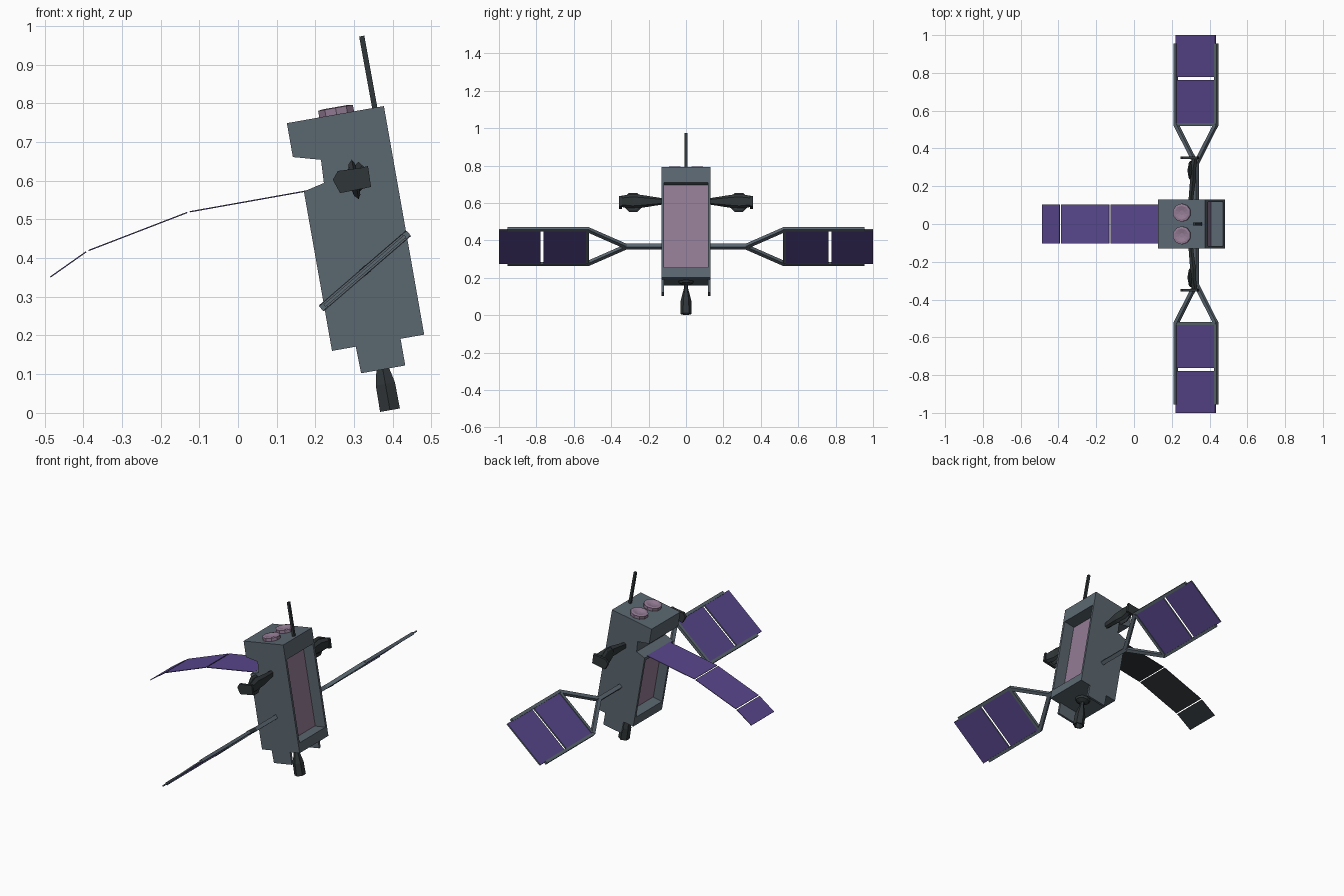
import bpy, bmesh
from math import sin, cos, pi, radians
from mathutils import Vector

if "Cube" in bpy.data.objects:
    bpy.data.objects.remove(bpy.data.objects["Cube"])

TILT = radians(10)


def material(name, rgb):
    m = bpy.data.materials.new(name)
    m.diffuse_color = (*rgb, 1)
    m.use_nodes = True
    m.node_tree.nodes["Principled BSDF"].inputs["Base Color"].default_value = m.diffuse_color
    return m


SLATE = material("slate", (0.105, 0.136, 0.163))
DARK = material("dark", (0.030, 0.037, 0.040))
PINK = material("pink", (0.295, 0.20, 0.30))
PURPLE = material("purple", (0.098, 0.062, 0.26))


def L(a, b, y=0.0):
    """Tilted hull coordinates (a across, b up) to world."""
    return Vector((0.243 + a * cos(TILT) - b * sin(TILT), y,
                   0.16 + a * sin(TILT) + b * cos(TILT)))


def loft(name, rings, mat):
    """Skin a list of equal-length point rings and cap both ends."""
    bm = bmesh.new()
    rows = [[bm.verts.new(p) for p in ring] for ring in rings]
    n = len(rows[0])
    for r, s in zip(rows, rows[1:]):
        for i in range(n):
            bm.faces.new((r[i], r[(i + 1) % n], s[(i + 1) % n], s[i]))
    bm.faces.new(rows[0])
    bm.faces.new(rows[-1])
    bmesh.ops.recalc_face_normals(bm, faces=bm.faces)
    me = bpy.data.meshes.new(name)
    bm.to_mesh(me)
    bm.free()
    me.materials.append(mat)
    ob = bpy.data.objects.new(name, me)
    bpy.context.collection.objects.link(ob)
    return ob


def prism(name, pts, y0, y1, mat):
    """Extrude an x-z outline along y."""
    return loft(name, [[Vector((p[0], y, p[-1])) for p in pts] for y in (y0, y1)], mat)


def lathe(name, base, axis, profile, sides, mat):
    """Profile of (radius, distance along axis)."""
    axis = Vector(axis).normalized()
    u = axis.cross(Vector((0, 1, 0))).normalized()
    v = axis.cross(u)
    rings = []
    for r, d in profile:
        rings.append([Vector(base) + axis * d + r * (u * cos(t) + v * sin(t))
                      for t in [2 * pi * (i + 0.5) / sides for i in range(sides)]])
    return loft(name, rings, mat)


def beam(name, p, q, w, mat, roll):
    """Square bar from p to q, one side along roll."""
    p, q = Vector(p), Vector(q)
    d = (q - p).normalized()
    u = (roll - d * roll.dot(d)).normalized() * w / 2
    v = d.cross(u)
    return loft(name, [[c + u + v, c - u + v, c - u - v, c + u - v] for c in (p, q)], mat)


# hull core with a recess on each long side
head = [(0.242, 0.6), (-0.0127, 0.6), (-0.0127, 0.511), (0.0577, 0.4914),
        (0.0547, 0.431), (0, 0.4185)]
core = [(0, 0), (0.242, 0), (0.242, 0.053), (0.172, 0.053), (0.172, 0.515),
        (0.242, 0.515)] + head + [(0, 0.40), (0.06, 0.40), (0.06, 0.053), (0, 0.053)]
prism("hull_core", [L(*p) for p in core], -0.118, 0.118, SLATE)

# side plates with lower tabs
side = [(0, 0), (0.0625, 0), (0.064, -0.07), (0.18, -0.07), (0.18, 0), (0.242, 0)] + head
for s, tag in ((-1, "front"), (1, "back")):
    prism(tag + "_side_plate", [L(*p) for p in side], s * 0.117, s * 0.13, SLATE)

# recessed panels
for tag, a0, a1, top in (("right", 0.170, 0.176, 0.513), ("left", 0.056, 0.062, 0.398)):
    prism(tag + "_recess_panel", [L(a0, 0.055), L(a1, 0.055), L(a1, top), L(a0, top)],
          -0.117, 0.117, PINK)

up = L(0, 1) - L(0, 0)
across = L(1, 0) - L(0, 0)

# antenna, nozzle and top lenses
beam("antenna", L(0.218, 0.59), L(0.217, 0.788), 0.0135, DARK, across)
lathe("nozzle_mount", L(0.121, 0.002), -up, [(0.042, 0), (0.036, 0.014), (0.014, 0.024)], 10, DARK)
lathe("nozzle", L(0.121, 0), -up,
      [(0.012, 0), (0.012, 0.04), (0.029, 0.108), (0.030, 0.177), (0.024, 0.177), (0.008, 0.10)],
      6, DARK)
for s, tag in ((-1, "front"), (1, "back")):
    lathe(tag + "_top_lens", L(0.118, 0.597, s * 0.06), up,
          [(0.048, 0), (0.048, 0.020), (0.036, 0.022), (0.012, 0.016)], 10, PINK)

# side pods: tapering arm, faceted dish, end plate
plate = [(0.245, 0.602), (0.258, 0.625), (0.318, 0.633), (0.336, 0.638),
         (0.344, 0.584), (0.331, 0.581), (0.264, 0.568)]
arm = [(0.12, 0.30, 0.012, 0.016), (0.235, 0.312, 0.015, 0.034),
       (0.285, 0.311, 0.016, 0.040), (0.346, 0.322, 0.014, 0.03)]
for s, tag in ((-1, "front"), (1, "back")):
    rings = []
    for y, x, hx, hz in arm:
        rings.append([Vector((x + i * hx, s * y, 0.609 + j * hz))
                      for i, j in ((1, 0.6), (0, 1), (-1, 0.6), (-1, -0.6), (0, -1), (1, -0.6))])
    loft(tag + "_pod_arm", rings, DARK)
    lathe(tag + "_pod_dish", (0.301, s * 0.283, 0.603), across,
          [(0.015, -0.015), (0.045, -0.008), (0.056, 0.002), (0.045, 0.008), (0.012, 0.012)], 8, DARK)
    prism(tag + "_pod_end_plate", plate, s * 0.343, s * 0.357, DARK)

# solar wings on tilted frames
wing_dir = Vector((cos(radians(40.8)), 0, sin(radians(40.8))))
wing_up = Vector((-wing_dir.z, 0, wing_dir.x))
centre = Vector((0.328, 0, 0.367))


def W(c, y, h=0.0):
    return centre + wing_dir * c + wing_up * h + Vector((0, y, 0))


for s, tag in ((-1, "front"), (1, "back")):
    beam(tag + "_wing_boom", W(0, s * 0.11), W(0, s * 0.33), 0.022, SLATE, wing_dir)
    beam(tag + "_wing_crossbar", W(-0.149, s * 0.527), W(0.149, s * 0.527), 0.017, SLATE, wing_up)
    for e, edge in ((-1, "lower"), (1, "upper")):
        beam(f"{tag}_{edge}_wing_strut", W(0, s * 0.318), W(e * 0.140, s * 0.527),
             0.02, SLATE, wing_up)
        beam(f"{tag}_{edge}_wing_rail", W(e * 0.1415, s * 0.52), W(e * 0.1415, s * 0.955),
             0.016, SLATE, wing_up)
    for k, (y0, y1) in enumerate(((0.53, 0.763), (0.779, 1.0))):
        panel = prism(f"{tag}_solar_panel_{k + 1}",
                      [W(c, 0, h) for c, h in ((-0.138, -0.004), (0.138, -0.004),
                                               (0.138, 0.004), (-0.138, 0.004))],
                      s * y0, s * y1, SLATE)
        # purple cells on both broad faces, slate edges
        panel.data.materials.append(PURPLE)
        for f in panel.data.polygons:
            f.material_index = int(abs(f.normal.dot(wing_up)) > 0.9)

# hinged flap: purple on top, dark backing
path = [Vector(p) for p in ((0.175, 0, 0.573), (-0.128, 0, 0.519),
                            (-0.39, 0, 0.418), (-0.485, 0, 0.351))]
for k, (p, q) in enumerate(zip(path, path[1:])):
    d = (q - p).normalized()
    n = Vector((d.z, 0, -d.x))
    p, q = p + d * 0.0035 * (k > 0), q - d * 0.0035 * (k < 2)
    for label, h0, h1, mat in (("cell", 0, 0.0016, PURPLE), ("backing", -0.0016, 0, DARK)):
        prism(f"flap_{label}_{k + 1}", [p + n * h0, q + n * h0, q + n * h1, p + n * h1],
              -0.103, 0.103, mat)
